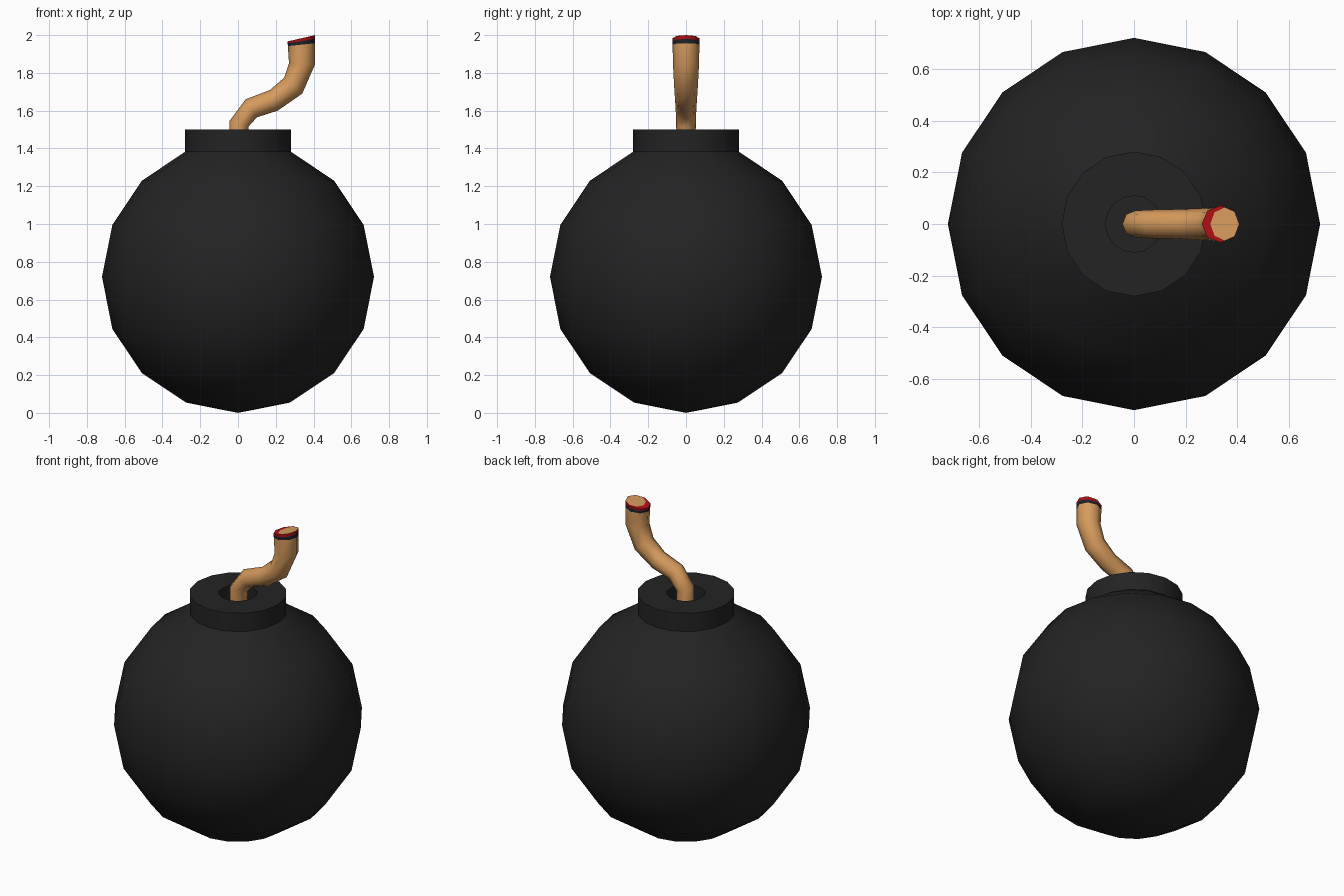
import bpy, bmesh, math
from mathutils import Vector

if "Cube" in bpy.data.objects:
    bpy.data.objects.remove(bpy.data.objects["Cube"])


def material(name, rgb):
    m = bpy.data.materials.new(name)
    m.diffuse_color = (*rgb, 1)
    m.use_nodes = True
    m.node_tree.nodes["Principled BSDF"].inputs["Base Color"].default_value = m.diffuse_color
    return m


IRON = material("black iron", (0.017, 0.017, 0.017))
ROPE = material("tan rope", (0.68, 0.33, 0.11))
CHAR = material("charred black", (0.012, 0.016, 0.024))
EMBER = material("ember red", (0.42, 0.005, 0.007))


def finish(name, bm, mats, angle):
    bmesh.ops.recalc_face_normals(bm, faces=bm.faces[:])
    me = bpy.data.meshes.new(name)
    bm.to_mesh(me)
    bm.free()
    for m in mats:
        me.materials.append(m)
    ob = bpy.data.objects.new(name, me)
    bpy.context.collection.objects.link(ob)
    bpy.ops.object.select_all(action='DESELECT')
    ob.select_set(True)
    bpy.context.view_layer.objects.active = ob
    bpy.ops.object.shade_smooth_by_angle(angle=math.radians(angle))
    return ob


def lathe(name, profile, steps, angle=35):
    """Spin an (r, z) profile around z."""
    bm = bmesh.new()
    vs = [bm.verts.new((r, 0, z)) for r, z in profile]
    es = [bm.edges.new(p) for p in zip(vs, vs[1:])]
    bmesh.ops.spin(bm, geom=vs + es, cent=(0, 0, 0), axis=(0, 0, 1),
                   angle=math.tau, steps=steps)
    bmesh.ops.remove_doubles(bm, verts=bm.verts[:], dist=1e-4)
    return finish(name, bm, [IRON], angle)


# Round shell: 16-sided sphere, open where the neck sits
R = 0.72
lathe("shell", [(R * math.sin(a), R - R * math.cos(a))
                for a in (i * math.pi / 8 for i in range(8))], 16)

# Neck collar with a fuse hole
lathe("neck", [(0.27, 1.385), (0.28, 1.385), (0.28, 1.5), (0.11, 1.5),
               (0.11, 1.4), (0, 1.4)], 16)

# Fuse: each section is (left x, left z, right x, right z, half depth)
SECTIONS = [
    (-0.045, 1.400, 0.055, 1.400, 0.050),
    (-0.045, 1.545, 0.055, 1.515, 0.052),
    (0.040, 1.660, 0.100, 1.565, 0.055),
    (0.170, 1.710, 0.210, 1.600, 0.058),
    (0.245, 1.775, 0.340, 1.690, 0.063),
    (0.270, 1.850, 0.408, 1.845, 0.069),
    (0.264, 1.942, 0.408, 1.957, 0.071),   # char band starts
    (0.263, 1.956, 0.408, 1.980, 0.071),   # ember band starts
    (0.262, 1.966, 0.408, 2.000, 0.072),   # rim
    (0.295, 1.974, 0.407, 1.9998, 0.064),  # rope core on the cut end
]
SIDES = 8
bm = bmesh.new()
rings = []
for lx, lz, rx, rz, d in SECTIONS:
    mid = Vector(((lx + rx) / 2, 0, (lz + rz) / 2))
    half = Vector(((rx - lx) / 2, 0, (rz - lz) / 2))
    rings.append([bm.verts.new(mid + half * math.cos(t) + Vector((0, d * math.sin(t), 0)))
                  for t in (i * math.tau / SIDES for i in range(SIDES))])
for k, (a, b) in enumerate(zip(rings, rings[1:])):
    for i in range(SIDES):
        j = (i + 1) % SIDES
        f = bm.faces.new((a[i], a[j], b[j], b[i]))
        f.material_index = {6: 1, 7: 2, 8: 2}.get(k, 0)
bm.faces.new(rings[-1])
bm.faces.new(rings[0][::-1])
finish("fuse", bm, [ROPE, CHAR, EMBER], 50)
